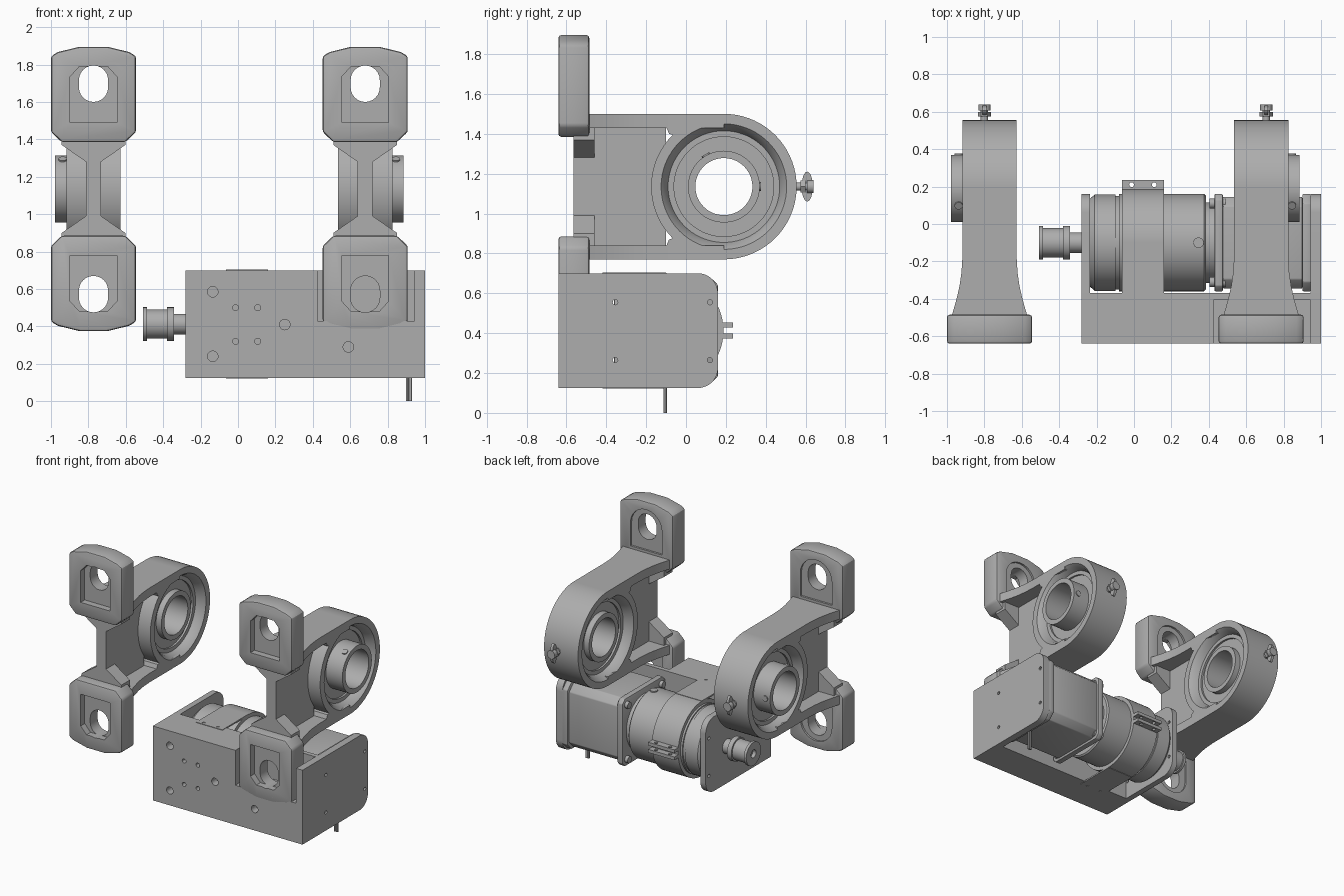
import bpy, bmesh
from math import sin, cos, radians, pi

if "Cube" in bpy.data.objects:
    bpy.data.objects.remove(bpy.data.objects["Cube"], do_unlink=True)

grey = bpy.data.materials.new("machined grey")
grey.use_nodes = True
COLOUR = (0.42, 0.42, 0.42, 1)
grey.diffuse_color = COLOUR
grey.node_tree.nodes["Principled BSDF"].inputs["Base Color"].default_value = COLOUR


# ---- helpers ----
def finish(name, bm, bevel=0):
    bmesh.ops.remove_doubles(bm, verts=bm.verts, dist=1e-5)
    bmesh.ops.recalc_face_normals(bm, faces=bm.faces)
    mesh = bpy.data.meshes.new(name)
    bm.to_mesh(mesh)
    bm.free()
    ob = bpy.data.objects.new(name, mesh)
    bpy.context.collection.objects.link(ob)
    mesh.materials.append(grey)
    if bevel:
        mod = ob.modifiers.new("bevel", "BEVEL")
        mod.width, mod.segments, mod.limit_method = bevel, 2, "ANGLE"
        select(ob)
        bpy.ops.object.modifier_apply(modifier=mod.name)
    smooth(ob)
    return ob


def select(ob):
    bpy.ops.object.select_all(action="DESELECT")
    ob.select_set(True)
    bpy.context.view_layer.objects.active = ob


def smooth(ob):
    select(ob)
    bpy.ops.object.shade_smooth_by_angle(angle=radians(30))


def prism(name, pts, axis, a, b, bevel=0):
    """Extrude a 2D outline along an axis from a to b."""
    bm = bmesh.new()
    i = "xyz".index(axis)
    ends = []
    for t in (a, b):
        row = []
        for p in pts:
            co = list(p)
            co.insert(i, t)
            row.append(bm.verts.new(co))
        bm.faces.new(row)
        ends.append(row)
    n = len(pts)
    for k in range(n):
        j = (k + 1) % n
        bm.faces.new((ends[0][k], ends[0][j], ends[1][j], ends[1][k]))
    return finish(name, bm, bevel)


def arc(u, v, r, a0, a1, n=12):
    angles = [radians(a0 + (a1 - a0) * k / n) for k in range(n + 1)]
    return [(u + r * cos(a), v + r * sin(a)) for a in angles]


def disc(u, v, r, n=24):
    return arc(u, v, r, 0, 360, n)[:-1]


def rect(u0, u1, v0, v1):
    return [(u0, v0), (u1, v0), (u1, v1), (u0, v1)]


def lathe(name, section, x0, y0, z0, s=1, n=64):
    """Revolve a closed (x, radius) section about an x axis."""
    bm = bmesh.new()
    rings = []
    for k in range(n):
        a = 2 * pi * k / n
        rings.append([bm.verts.new((x0 + s * x, y0 + r * cos(a), z0 + r * sin(a)))
                      for x, r in section])
    m = len(section)
    for k in range(n):
        p, q = rings[k], rings[(k + 1) % n]
        for i in range(m):
            j = (i + 1) % m
            if section[i][1] + section[j][1] > 0:
                bm.faces.new((p[i], p[j], q[j], q[i]))
    return finish(name, bm)


def cut(ob, cutters):
    for c in cutters:
        c.hide_render = True
        mod = ob.modifiers.new("cut", "BOOLEAN")
        mod.operation, mod.solver, mod.object = "DIFFERENCE", "EXACT", c
        select(ob)
        bpy.ops.object.modifier_apply(modifier=mod.name)
        bpy.data.objects.remove(c, do_unlink=True)
    smooth(ob)


# ---- bearing housings ----
BY, BZ = 0.19, 1.135
HALF = [(0.145, 0.19), (0.145, -0.18), (0.15, -0.26), (0.16, -0.33),
        (0.176, -0.40), (0.19, -0.45), (0.205, -0.5)]
RING = [(-.145, .365), (.145, .365), (.145, .315), (.12, .295), (.08, .28),
        (.08, .25), (.065, .25), (.065, .18), (.205, .18), (.205, .143),
        (-.11, .143), (-.11, .18), (-.065, .18), (-.065, .25), (-.08, .25),
        (-.08, .28), (-.12, .295), (-.145, .315)]


def housing(side, cx, s):
    lathe(side + "_bearing_ring", RING, cx, BY, BZ, s, 72)
    prism(side + "_web", rect(-0.565, -0.1, BZ - 0.33, BZ + 0.33), "x", cx - 0.04, cx + 0.04)
    for m, level in ((1, "upper"), (-1, "lower")):
        tag = side + "_" + level

        def place(pts):
            return [(cx + x, BZ + m * z) for x, z in pts]

        # flaring flange of the arm
        outline = [(cx + x, y) for x, y in HALF] + [(cx - x, y) for x, y in reversed(HALF)]
        prism(tag + "_flange", outline, "z", BZ + m * 0.295, BZ + m * 0.365)
        corner = [(-0.10, .30), (-0.085, .265), (-0.03, .25), (0.05, .30)]
        prism(tag + "_pocket_corner", [(y, BZ + m * z) for y, z in corner], "x",
              cx - 0.145, cx + 0.145)
        # tapered gusset between web and foot
        gusset = [(-.04, .145), (.04, .145), (.17, .235), (.17, .30), (-.17, .30), (-.17, .235)]
        prism(tag + "_gusset", place(gusset), "y", -0.565, -0.46)
        # mounting foot with front pocket, slot and rear recess
        half = [(.075, .76), (.19, .732), (.2275, .71), (.2275, .305), (.17, .25)]
        foot = prism(tag + "_foot", place(half + [(-x, z) for x, z in reversed(half)]),
                     "y", -0.64, -0.485, 0.014)
        pocket = [(-.125, .355), (.125, .355), (.125, .60), (.075, .655), (-.075, .655), (-.125, .60)]
        slot = arc(0, .582, .078, 0, 180) + arc(0, .543, .078, 180, 360)
        arch = [(-.135, .385), (.135, .385)] + arc(0, .565, .135, 0, 180)
        cut(foot, [prism("pocket_cutter", place(pocket), "y", -0.7, -0.59),
                   prism("slot_cutter", place(slot), "y", -0.8, -0.3),
                   prism("arch_cutter", place(arch), "y", -0.5, -0.4)])
    # grease fitting
    gx = cx + s * 0.027
    for part, r, a, b, n in (("neck", .02, .54, .62, 16), ("hex", .035, .575, .60, 6),
                             ("head", .033, .607, .64, 20)):
        prism(side + "_fitting_" + part, disc(gx, BZ, r, n), "y", a, b)
    wing = [(.608 + .028 * u, BZ + .075 * v) for u, v in disc(0, 0, 1)]
    prism(side + "_fitting_wing", wing, "x", gx - 0.01, gx + 0.01)
    # set screws in the inner ring
    for deg in (0, 120):
        screw = prism(side + "_set_screw", disc(0, 0, .022, 16), "z", .15, .187)
        screw.rotation_euler = (radians(deg - 90), 0, 0)
        screw.location = (cx + s * 0.165, BY, BZ)


housing("right", -0.7725, -1)
housing("left", 0.68, 1)

# ---- motor bracket ----
MY, MZ = -0.1, 0.4125
block = prism("bracket_block", rect(-0.28, 1.0, 0.125, 0.70), "y", -0.64, -0.37)
cutters = [prism("foot_cutter", rect(.425, .945, .43, .8), "y", -0.7, -0.405)]
for x, z in ((-.135, .585), (-.135, .24), (.25, .41), (.59, .29)):
    cutters.append(prism("hole_cutter", disc(x, z, .028), "y", -0.7, -0.58))
for x in (-.013, .105):
    for z in (.5, .32):
        cutters.append(prism("hole_cutter", disc(x, z, .016, 16), "y", -0.7, -0.55))
cut(block, cutters)

side_outline = ([(-0.60, 0.125)] + arc(0.06, 0.225, 0.1, -90, 0)
                + arc(0.06, 0.60, 0.1, 0, 90) + [(-0.60, 0.70)])
for name, a, b in (("left_side_plate", .945, 1.0), ("right_side_plate", -.28, -.235)):
    plate = prism(name, side_outline, "x", a, b)
    holes = [prism("hole_cutter", disc(y, z, .013, 12), "x", a - .1, b + .1)
             for y in (-.355, .12) for z in (.265, .555)]
    cut(plate, holes)

# ---- gearbox and motor ----
lathe("gearbox", [(-.235, 0), (-.235, .235), (-.21, .258), (-.10, .258), (-.10, .25),
                  (-.08, .25), (-.08, .26), (.375, .26), (.385, .25), (.385, .215),
                  (.44, .215), (.44, 0)], 0, MY, MZ)
prism("gearbox_plug", disc(.345, MY, .028), "z", MZ + .2, MZ + .268)


def octagon(h, c):
    return [(MY + u, MZ + v) for u, v in ((h, c - h), (h, h - c), (h - c, h), (c - h, h),
                                          (-h, h - c), (-h, c - h), (c - h, -h), (h - c, -h))]


for name, h, c, a, b in (("motor_front_flange", .26, .03, .43, .475),
                         ("motor_body", .245, .05, .475, .90),
                         ("motor_end_cap", .26, .05, .90, .946)):
    prism(name, octagon(h, c), "x", a, b, 0.006)
for u in (-.21, .21):
    for v in (-.21, .21):
        prism("motor_bolt", disc(MY + u, MZ + v, .026, 16), "x", .405, .49)

# ---- clamp strap with ears ----
lathe("clamp_strap", [(-.065, .25), (-.065, .288), (.16, .288), (.16, .25)], 0, MY, MZ)
for m, level in ((1, "upper"), (-1, "lower")):
    z0, z1 = MZ + m * .015, MZ + m * .04
    ear = prism(level + "_clamp_ear", rect(-.065, .16, .16, .235), "z", z0, z1)
    cut(ear, [prism("hole_cutter", disc(x, .21, .013, 12), "z", .2, .6) for x in (-.013, .108)])
    tab = prism(level + "_clamp_tab", rect(-.065, .16, -.42, MY), "z", MZ + m * .28, MZ + m * .291)
    cut(tab, [prism("hole_cutter", disc(x, -.40, .012, 12), "z", 0, 1) for x in (-.013, .108)])

# ---- output shaft and pulley ----
lathe("output_shaft", [(-.36, 0), (-.36, .055), (-.22, .055), (-.22, 0)], 0, MY, MZ, n=32)
lathe("pulley", [(-.508, .03), (-.508, .09), (-.487, .09), (-.487, .078), (-.38, .078),
                 (-.38, .09), (-.343, .09), (-.343, 0), (-.48, 0), (-.48, .03)],
      0, MY, MZ, n=40)

# ---- cable pins under the motor ----
for x in (.907, .921):
    prism("cable_pin", disc(x, -.105, .009, 12), "z", 0, .2)
